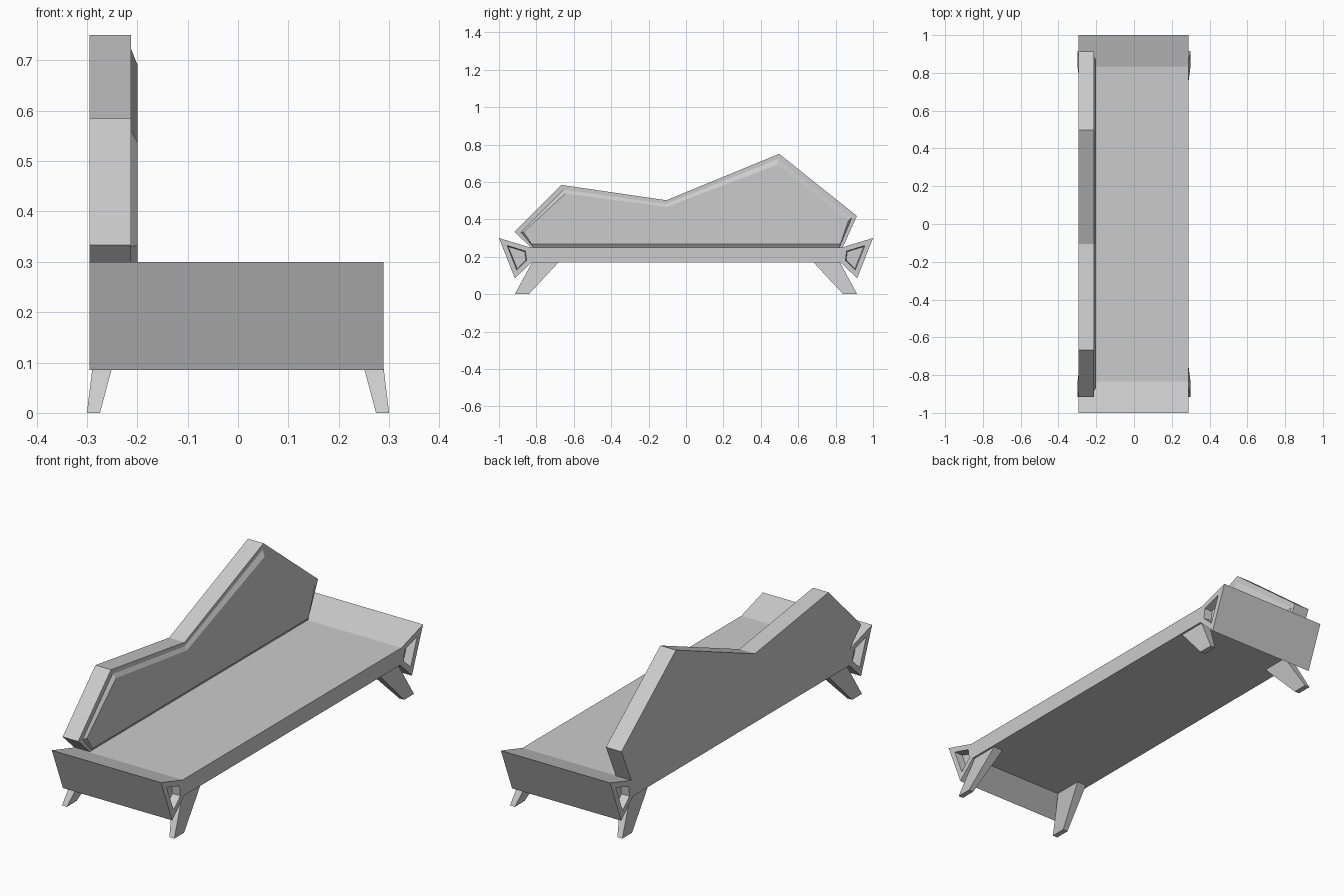
import bpy, bmesh
from mathutils import Vector

if "Cube" in bpy.data.objects:
    bpy.data.objects.remove(bpy.data.objects["Cube"])


def finish(bm, name):
    bmesh.ops.recalc_face_normals(bm, faces=bm.faces)
    mesh = bpy.data.meshes.new(name)
    bm.to_mesh(mesh)
    bm.free()
    ob = bpy.data.objects.new(name, mesh)
    bpy.context.collection.objects.link(ob)
    return ob


def loft(name, loops):
    """Closed solid through matching loops of 3D points."""
    bm = bmesh.new()
    rings = [[bm.verts.new(p) for p in loop] for loop in loops]
    for a, b in zip(rings, rings[1:]):
        n = len(a)
        for i in range(n):
            bm.faces.new((a[i], a[(i + 1) % n], b[(i + 1) % n], b[i]))
    bm.faces.new(rings[0])
    bm.faces.new(rings[-1])
    return finish(bm, name)


def at_x(x, profile):
    return [(x, y, z) for y, z in profile]


# Seat: slab with flared ends, extruded across x
X0, X1 = -0.295, 0.289
half = [(1.0, 0.30), (0.915, 0.085), (0.825, 0.17), (0.835, 0.25)]
bm = bmesh.new()
right = [bm.verts.new((X0, y, z)) for y, z in half]
left = [bm.verts.new((X0, -y, z)) for y, z in half]
faces = [bm.faces.new(right), bm.faces.new(left[::-1]),
         bm.faces.new((right[3], right[2], left[2], left[3]))]
# keep the starting faces as the opposite side of the slab
ext = bmesh.ops.extrude_face_region(bm, geom=faces, use_keep_orig=True)
bmesh.ops.translate(bm, vec=(X1 - X0, 0, 0),
                    verts=[g for g in ext["geom"] if isinstance(g, bmesh.types.BMVert)])
bmesh.ops.recalc_face_normals(bm, faces=bm.faces)

# Recessed panels in the four flared side faces
bm.normal_update()
ends = [f for f in bm.faces if abs(f.normal.x) > 0.9
        and abs(f.calc_center_median().y) > 0.5]
for f in ends:
    bmesh.ops.inset_region(bm, faces=[f], thickness=0.026, use_even_offset=True)
    inward = Vector((-0.04 if f.calc_center_median().x > 0 else 0.04, 0, 0))
    bmesh.ops.inset_region(bm, faces=[f], thickness=0.004, use_even_offset=True)
    bmesh.ops.translate(bm, vec=inward, verts=f.verts)
finish(bm, "seat")

# Backrest: angular outline with a raised, bevelled front panel
outline = [(-0.83, 0.25), (-0.917, 0.333), (-0.667, 0.584), (-0.105, 0.502),
           (0.498, 0.75), (0.914, 0.418), (0.838, 0.25)]
panel_base = [(-0.815, 0.25), (-0.883, 0.33), (-0.655, 0.559), (-0.105, 0.482),
              (0.492, 0.722), (0.887, 0.408), (0.82, 0.25)]
panel_top = [(-0.825, 0.267), (-0.868, 0.333), (-0.645, 0.538), (-0.105, 0.466),
             (0.488, 0.692), (0.868, 0.393), (0.825, 0.267)]
loft("backrest", [at_x(-0.295, outline), at_x(-0.212, outline)])
loft("backrest_panel", [at_x(-0.215, panel_base), at_x(-0.212, panel_base),
                        at_x(-0.20, panel_top)])


# Splayed tapered legs, mirrored to the four corners
def rect(x0, x1, y0, y1, z):
    return [(x0, y0, z), (x1, y0, z), (x1, y1, z), (x0, y1, z)]


foot = rect(0.274, 0.30, 0.84, 0.915, 0)
top = rect(0.228, 0.279, 0.68, 0.822, 0.172)
for sx, side in ((-1, "left"), (1, "right")):
    for sy, end in ((-1, "front"), (1, "back")):
        loft(f"{end}_{side}_leg",
             [[(sx * x, sy * y, z) for x, y, z in loop] for loop in (foot, top)])
